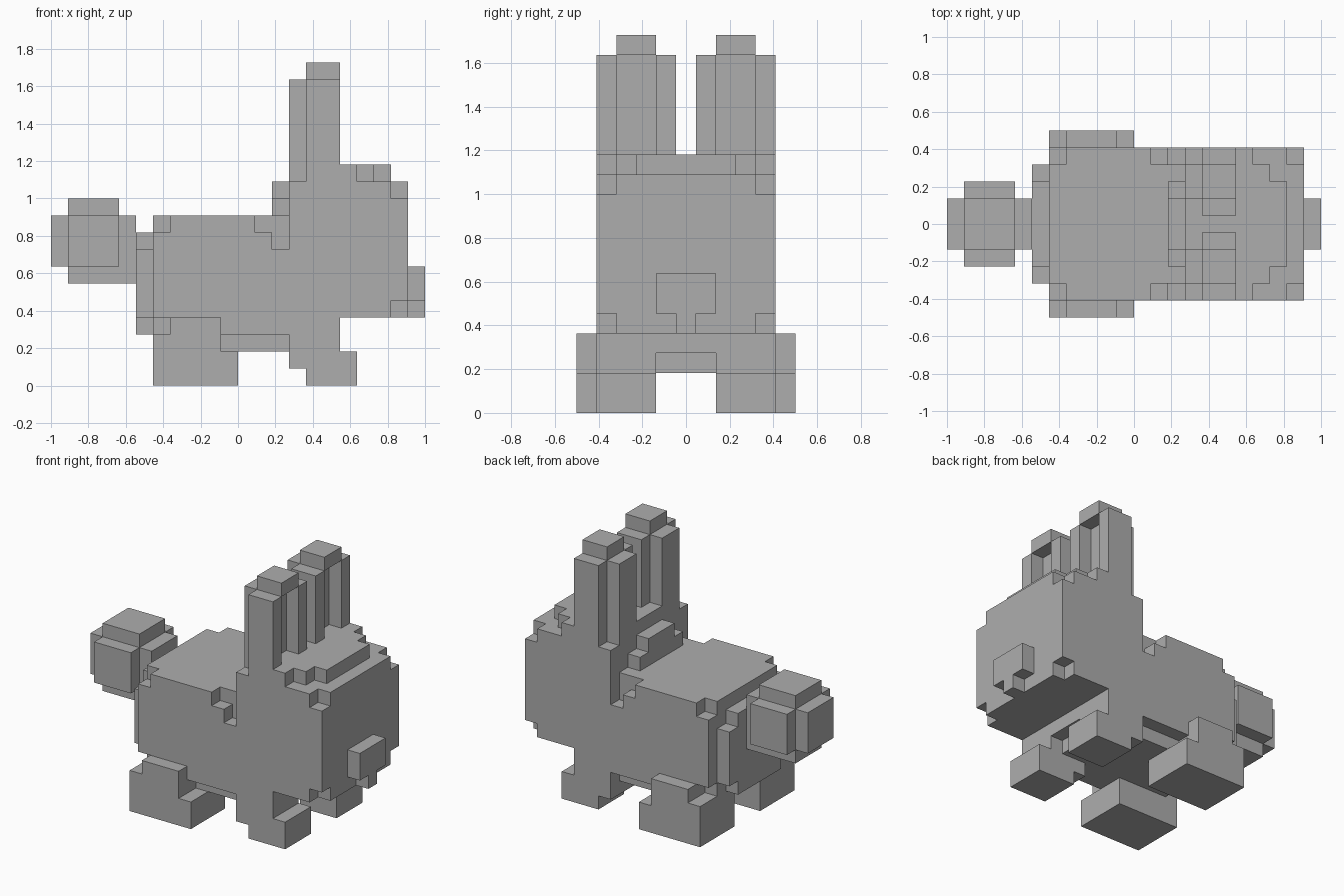
import bpy
import bmesh

if "Cube" in bpy.data.objects:
    bpy.data.objects.remove(bpy.data.objects["Cube"])

# Block-built rabbit: every part is a union of boxes on a grid of 1/11 unit.
U = 1.0 / 11.0

grey = bpy.data.materials.new("plain grey")
grey.diffuse_color = (0.42, 0.42, 0.42, 1.0)
grey.use_nodes = True
grey.node_tree.nodes["Principled BSDF"].inputs["Base Color"].default_value = grey.diffuse_color

cells = {}  # (x, y, z) grid cell -> part name


def box(part, x, y, z):
    """Fill (or clear, if part is None) a box mirrored across y = 0.
    x and z are edge ranges, y is an inclusive range of cell distances from the middle."""
    for i in range(*x):
        for k in range(*z):
            for d in range(y[0], y[1] + 1):
                for j in {d, -d}:
                    if part is None:
                        cells.pop((i, j, k), None)
                    else:
                        cells.setdefault((i, j, k), part)


# Body with clipped rump corners and a notched neck
box("body", (6, 17), (0, 4), (3, 10))
box(None, (6, 7), (4, 4), (9, 10))
box(None, (6, 7), (4, 4), (3, 4))
box(None, (12, 14), (4, 4), (9, 10))
box(None, (13, 14), (4, 4), (8, 9))
box("body", (5, 6), (0, 3), (4, 8))
box("body", (5, 6), (0, 2), (3, 9))
box("belly", (7, 16), (0, 3), (2, 3))

# Head: main block, clipped corners, rounded crown, rounded back
box("head", (14, 21), (0, 4), (4, 12))
box(None, (20, 21), (4, 4), (11, 12))
box(None, (20, 21), (4, 4), (4, 5))
box("head", (14, 20), (0, 2), (12, 13))
box("head", (14, 19), (0, 3), (12, 13))
box("head", (15, 18), (0, 4), (12, 13))
box("head", (13, 14), (0, 2), (10, 11))
box("head", (13, 14), (0, 1), (10, 12))

# Snout
box("snout", (21, 22), (0, 1), (5, 7))
box("snout", (21, 22), (0, 0), (4, 5))

# Ears: back plate, side walls, overhanging tip
box("ears", (14, 16), (2, 3), (13, 18))
box("ears", (15, 17), (1, 1), (13, 18))
box("ears", (15, 17), (4, 4), (13, 18))
box("ears", (15, 17), (2, 3), (18, 19))

# Hind legs
box("hind_legs", (6, 11), (2, 5), (0, 2))
box("hind_legs", (6, 7), (2, 5), (2, 3))
box("hind_legs", (7, 10), (2, 5), (2, 4))

# Front legs
box("front_legs", (14, 17), (2, 4), (1, 4))
box("front_legs", (15, 18), (2, 4), (0, 2))

# Tail
box("tail", (0, 5), (0, 1), (7, 10))
box("tail", (1, 4), (0, 2), (7, 10))
box("tail", (1, 4), (0, 1), (6, 11))
box("tail", (4, 5), (0, 1), (6, 10))


def build(part):
    """Make one object from the outer faces of a part's cells."""
    bm = bmesh.new()
    verts = {}

    def vert(p):
        if p not in verts:
            verts[p] = bm.verts.new((-1 + p[0] * U, (p[1] - 0.5) * U, p[2] * U))
        return verts[p]

    for cell, name in cells.items():
        if name != part:
            continue
        for axis in range(3):
            b, c = (axis + 1) % 3, (axis + 2) % 3
            for side in (0, 1):
                near = list(cell)
                near[axis] += 2 * side - 1
                if tuple(near) in cells:
                    continue
                corners = []
                for s, t in ((0, 0), (1, 0), (1, 1), (0, 1)):
                    p = list(cell)
                    p[axis] += side
                    p[b] += s
                    p[c] += t
                    corners.append(vert(tuple(p)))
                bm.faces.new(corners if side else corners[::-1])
    mesh = bpy.data.meshes.new(part)
    bm.to_mesh(mesh)
    bm.free()
    mesh.materials.append(grey)
    bpy.context.collection.objects.link(bpy.data.objects.new(part, mesh))


for part in sorted(set(cells.values())):
    build(part)
